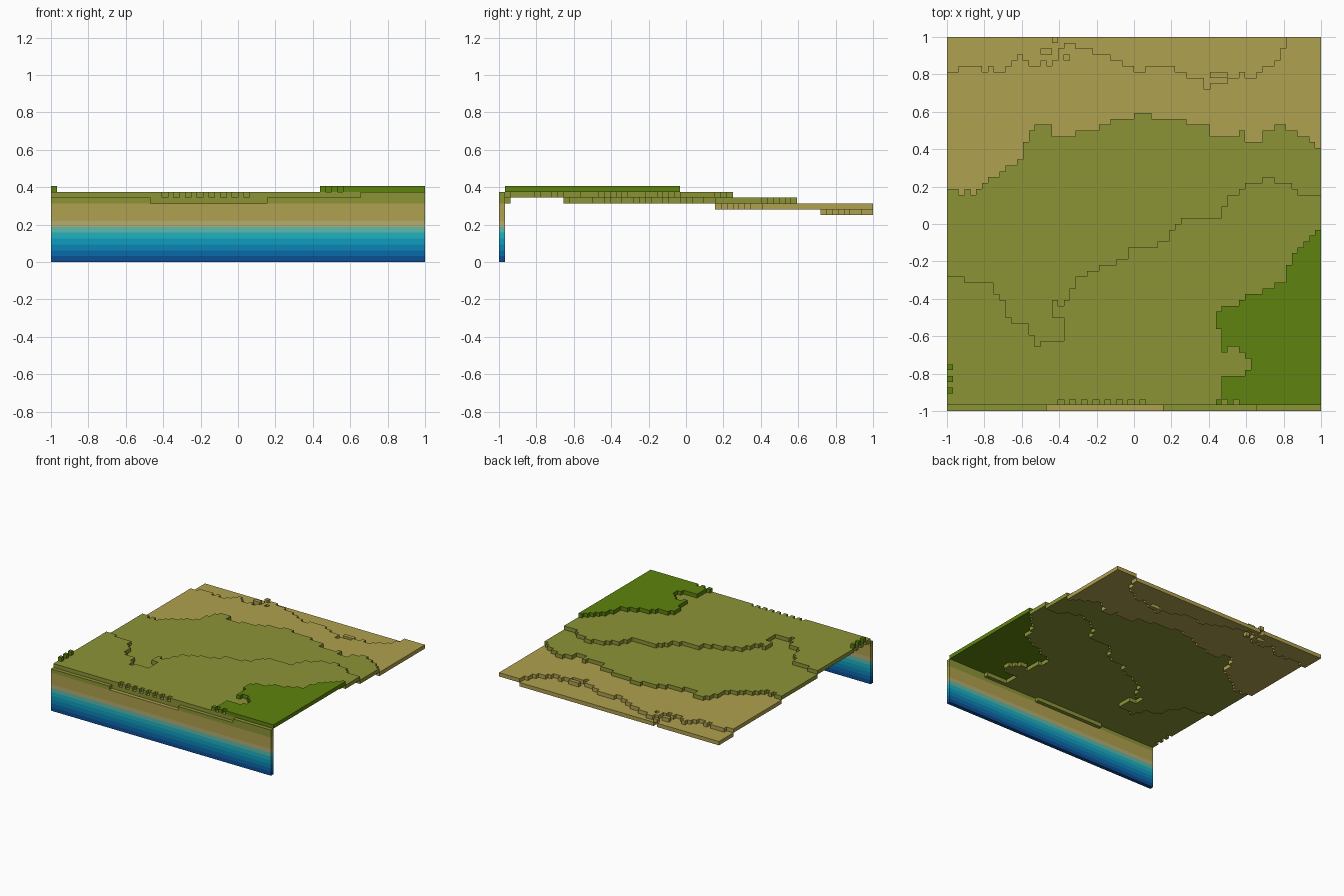
import bpy, bmesh
from mathutils import Vector

cube = bpy.data.objects.get("Cube")
if cube:
    bpy.data.objects.remove(cube, do_unlink=True)

N = 64            # blocks per side
S = 2.0 / N       # block size


def linear(c):
    c /= 255
    return c / 12.92 if c <= 0.04045 else ((c + 0.055) / 1.055) ** 2.4


def material(name, rgb):
    col = [linear(c) for c in rgb] + [1.0]
    m = bpy.data.materials.new(name)
    m.use_nodes = True
    m.diffuse_color = col
    m.node_tree.nodes["Principled BSDF"].inputs["Base Color"].default_value = col
    return m


# Colour bands: name, colour, first layer, last layer
BANDS = [
    ("deepest_water", (12, 78, 150), 0, 0),
    ("deep_water", (10, 106, 170), 1, 1),
    ("blue_water", (11, 133, 182), 2, 2),
    ("mid_water", (15, 158, 191), 3, 3),
    ("shallow_water", (32, 177, 191), 4, 4),
    ("shore_water", (93, 187, 174), 5, 5),
    ("pale_sand", (181, 174, 112), 6, 6),
    ("sand", (175, 161, 78), 7, 9),
    ("olive_grass", (140, 148, 53), 10, 11),
    ("green_grass", (95, 131, 14), 12, 12),
]

# Contour steps: (end column, row where the higher ground stops)
SAND_EDGE = [(2, 58), (6, 59), (7, 58), (8, 59), (10, 58), (11, 59), (12, 60), (13, 61),
             (14, 60), (16, 59), (17, 60), (18, 59), (19, 60), (20, 62), (22, 63),
             (25, 62), (28, 61), (30, 60), (32, 59), (34, 58), (39, 59), (41, 58),
             (44, 57), (45, 55), (48, 56), (50, 57), (51, 58), (53, 57), (54, 58),
             (56, 59), (57, 60), (58, 62), (64, 64)]
GRASS_EDGE = [(2, 38), (3, 37), (4, 38), (5, 37), (6, 38), (7, 39), (9, 40), (10, 41),
              (12, 42), (13, 43), (14, 46), (15, 48), (18, 49), (22, 47), (26, 48),
              (28, 49), (32, 50), (35, 51), (41, 50), (45, 49), (50, 47), (51, 48),
              (54, 46), (56, 48), (58, 49), (60, 48), (62, 47), (63, 46), (64, 45)]
RISE_EDGE = [(3, 23), (8, 22), (9, 20), (10, 19), (11, 16), (14, 15), (15, 13), (16, 11),
             (20, 12), (21, 19), (22, 21), (24, 23), (26, 24), (29, 25), (31, 26),
             (36, 28), (38, 29), (39, 31), (40, 32), (47, 33), (48, 35), (50, 37),
             (51, 38), (54, 39), (56, 40), (59, 39), (60, 38), (64, 37)]
HILL_EDGE = [(46, 0), (47, 17), (50, 18), (51, 19), (54, 20), (56, 21), (58, 22),
             (59, 25), (60, 27), (61, 28), (62, 29), (63, 30), (64, 31)]
CONTOURS = [SAND_EDGE, GRASS_EDGE, RISE_EDGE, HILL_EDGE]


def expand(steps):
    rows = []
    for end, row in steps:
        rows += [row] * (end - len(rows))
    return rows


edges = [expand(c) for c in CONTOURS]
height = [[8 + sum(j < e[i] for e in edges) for j in range(N)] for i in range(N)]


def patch(c0, c1, r0, r1, level):
    for i in range(c0, c1):
        for j in range(r0, r1):
            height[i][j] = level


# Islands, overhangs and notches
patch(45, 48, 57, 58, 9)
patch(14, 15, 63, 64, 8)
patch(16, 18, 61, 62, 9)
patch(18, 19, 63, 64, 9)
patch(20, 21, 60, 61, 8)
patch(10, 11, 16, 18, 10)
patch(18, 20, 16, 18, 11)
patch(18, 19, 18, 19, 11)
patch(15, 16, 11, 12, 10)
patch(46, 47, 2, 14, 11)
patch(47, 51, 6, 10, 11)
patch(51, 52, 7, 9, 11)
patch(48, 50, 10, 11, 11)
for r in (3, 5, 7):
    patch(0, 1, r, r + 1, 12)
for c in (47, 49):
    patch(c, c + 1, 1, 2, 11)
for c in range(19, 34, 2):
    patch(c, c + 1, 1, 2, 10)

# Front rim
for c0, c1, level in ((0, 17, 10), (17, 37, 9), (37, 53, 10), (53, 64, 11)):
    patch(c0, c1, 0, 1, level)

# Solid blocks: thin surface crust plus the full front wall
blocks = set()
for i in range(N):
    for j in range(N):
        h = height[i][j]
        near = [height[a][b] for a, b in ((i - 1, j), (i + 1, j), (i, j - 1), (i, j + 1))
                if 0 <= a < N and 0 <= b < N]
        low = 0 if j == 0 else min(h, min(near) + 1)
        blocks.update((i, j, k) for k in range(low, h + 1))

# Unit block sides: direction and corners in outward winding
SIDES = [((1, 0, 0), ((1, 0, 0), (1, 1, 0), (1, 1, 1), (1, 0, 1))),
         ((-1, 0, 0), ((0, 0, 0), (0, 0, 1), (0, 1, 1), (0, 1, 0))),
         ((0, 1, 0), ((0, 1, 0), (0, 1, 1), (1, 1, 1), (1, 1, 0))),
         ((0, -1, 0), ((0, 0, 0), (1, 0, 0), (1, 0, 1), (0, 0, 1))),
         ((0, 0, 1), ((0, 0, 1), (1, 0, 1), (1, 1, 1), (0, 1, 1))),
         ((0, 0, -1), ((0, 0, 0), (0, 1, 0), (1, 1, 0), (1, 0, 0)))]


def build_band(name, rgb, first, last):
    """Mesh the exposed sides of every block in a range of layers."""
    bm = bmesh.new()
    verts = {}
    for i, j, k in sorted(b for b in blocks if first <= b[2] <= last):
        for (dx, dy, dz), corners in SIDES:
            if (i + dx, j + dy, k + dz) in blocks:
                continue
            face = []
            for a, b, c in corners:
                p = (i + a, j + b, k + c)
                if p not in verts:
                    verts[p] = bm.verts.new(Vector(p) * S - Vector((1, 1, 0)))
                face.append(verts[p])
            bm.faces.new(face)
    mesh = bpy.data.meshes.new(name)
    bm.to_mesh(mesh)
    bm.free()
    mesh.materials.append(material(name + "_colour", rgb))
    obj = bpy.data.objects.new(name + "_layer", mesh)
    bpy.context.collection.objects.link(obj)


for band in BANDS:
    build_band(*band)
